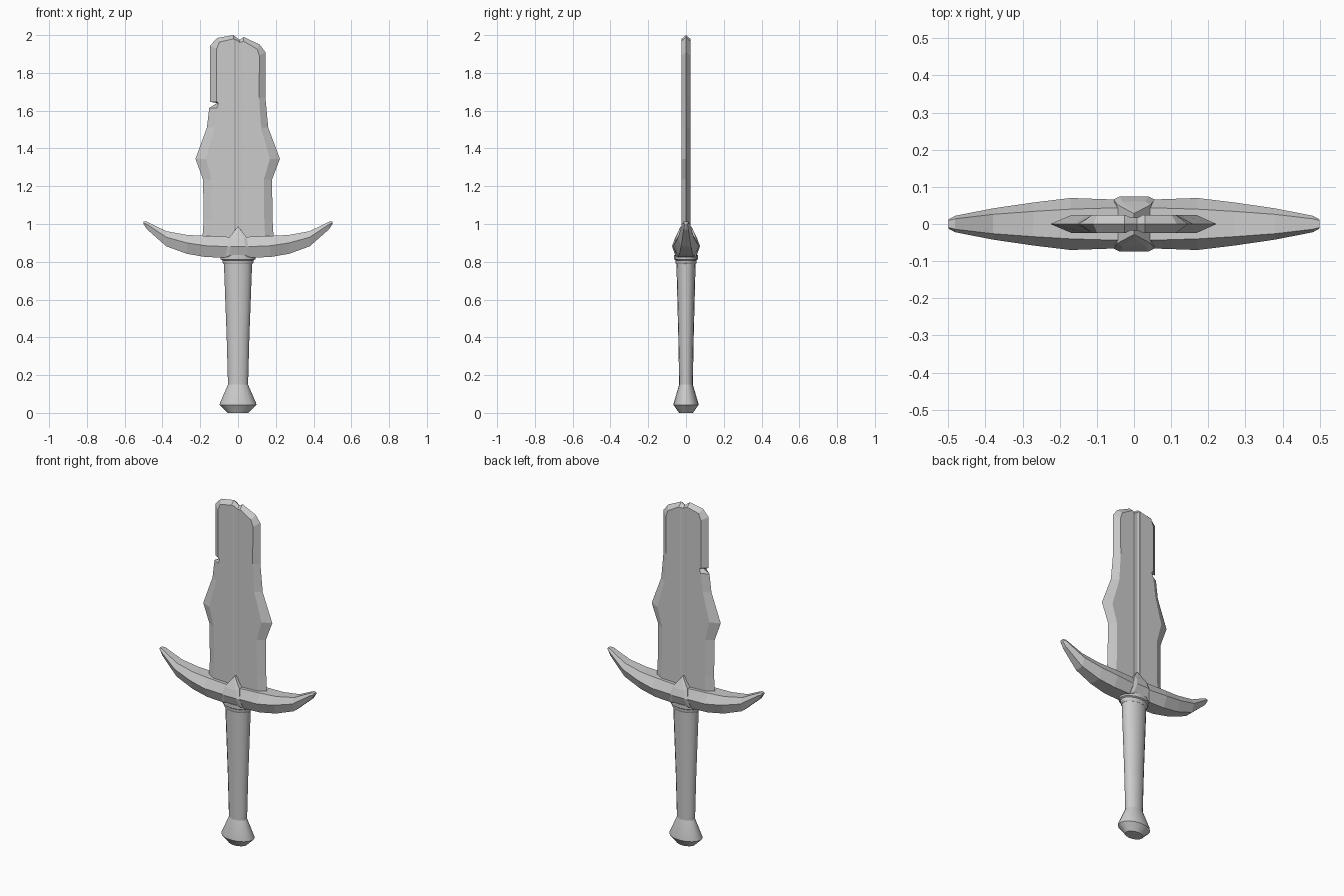
import bpy, bmesh
from math import sin, cos, tau

if "Cube" in bpy.data.objects:
    bpy.data.objects.remove(bpy.data.objects["Cube"])


def make(name, verts, faces, smooth=False):
    bm = bmesh.new()
    vs = [bm.verts.new(v) for v in verts]
    for f in faces:
        bm.faces.new([vs[i] for i in f])
    bmesh.ops.recalc_face_normals(bm, faces=bm.faces)
    me = bpy.data.meshes.new(name)
    bm.to_mesh(me)
    bm.free()
    ob = bpy.data.objects.new(name, me)
    bpy.context.collection.objects.link(ob)
    if smooth:
        bpy.ops.object.select_all(action='DESELECT')
        bpy.context.view_layer.objects.active = ob
        ob.select_set(True)
        bpy.ops.object.shade_smooth_by_angle(angle=0.6)
    return ob


def loft(name, rings, smooth=False):
    """Skin a list of equal-length rings and cap both ends."""
    n = len(rings[0])
    faces = [(r * n + i, r * n + (i + 1) % n, (r + 1) * n + (i + 1) % n, (r + 1) * n + i)
             for r in range(len(rings) - 1) for i in range(n)]
    last = (len(rings) - 1) * n
    faces += [tuple(range(n)), tuple(range(last, last + n))]
    return make(name, [v for r in rings for v in r], faces, smooth)


def oval_lathe(name, profile, sides=16):
    return loft(name, [[(r * cos(tau * i / sides), 0.68 * r * sin(tau * i / sides), z)
                        for i in range(sides)] for r, z in profile], True)


# Pommel, grip and collar: oval turned parts
oval_lathe("pommel", [(0.055, 0.0), (0.062, 0.008), (0.097, 0.042), (0.096, 0.052), (0.053, 0.15)])
oval_lathe("grip", [(0.053, 0.145), (0.06, 0.4), (0.075, 0.8)])
oval_lathe("collar", [(0.076, 0.787), (0.082, 0.795), (0.082, 0.808), (0.092, 0.813), (0.092, 0.835)])

# Guard: six-sided section swept along an upturned arc (x, top, mid, bottom, y mid, y top, y bottom)
half = [(0.0, 0.93, 0.878, 0.82, 0.064, 0.045, 0.045),
        (0.17, 0.937, 0.885, 0.825, 0.07, 0.04, 0.042),
        (0.27, 0.942, 0.900, 0.842, 0.058, 0.034, 0.034),
        (0.38, 0.962, 0.930, 0.882, 0.042, 0.026, 0.026),
        (0.482, 1.012, 0.998, 0.972, 0.022, 0.014, 0.012),
        (0.5, 1.012, 1.006, 1.0, 0.012, 0.009, 0.008)]
stations = [(-s[0],) + s[1:] for s in reversed(half[1:])] + half
loft("guard", [[(x, yt, t), (x, ym, m), (x, yb, b), (x, -yb, b), (x, -ym, m), (x, -yt, t)]
               for x, t, m, b, ym, yt, yb in stations])

# Pointed boss on each face of the guard, with a raised inner panel
rim = [(0.0, 0.028, 0.988), (0.045, 0.052, 0.93), (0.055, 0.066, 0.88), (0.068, 0.05, 0.825),
       (-0.068, 0.05, 0.825), (-0.055, 0.066, 0.88), (-0.045, 0.052, 0.93)]
panel = [(x * 0.7, y + 0.008, 0.89 + (z - 0.89) * 0.82) for x, y, z in rim]
for side, label in ((-1, "front"), (1, "back")):
    rings = [[(x, 0.0, z) for x, y, z in rim], rim, panel]
    verts = [(x, side * y, z) for ring in rings for x, y, z in ring]
    faces = [(r * 7 + i, r * 7 + (i + 1) % 7, r * 7 + 7 + (i + 1) % 7, r * 7 + 7 + i)
             for r in range(2) for i in range(7)]
    faces += [(14, 15, 20), (15, 16, 19, 20), (16, 17, 18, 19)]
    make("guard_boss_" + label, verts, faces)

# Blade: broken, notched outline at the edge (x, z, bevel scale, bevel drop)
edge = [(0.19, 0.9, 0.76, 0), (0.183, 1.02, 0.76, 0), (0.18, 1.235, 0.76, 0), (0.222, 1.345, 0.76, 0),
        (0.16, 1.51, 0.76, 0), (0.145, 1.67, 0.77, 0), (0.145, 1.91, 0.78, 0.02),
        (0.115, 1.95, 0.88, 0.024), (0.03, 1.99, 1.0, 0.022), (0.008, 1.975, 1.0, 0.018),
        (-0.025, 2.0, 1.0, 0.02), (-0.11, 1.985, 0.9, 0.022), (-0.147, 1.945, 0.77, 0.018),
        (-0.147, 1.647, 0.77, 0), (-0.11, 1.64, 0.93, 0), (-0.152, 1.615, 0.74, 0),
        (-0.165, 1.51, 0.76, 0), (-0.225, 1.345, 0.75, 0), (-0.185, 1.235, 0.76, 0),
        (-0.182, 1.02, 0.76, 0), (-0.19, 0.9, 0.76, 0)]
T = 0.024
loops = [[(x * k, -T, z - d) for x, z, k, d in edge],
         [(x, 0.0, z) for x, z, k, d in edge],
         [(x * k, T, z - d) for x, z, k, d in edge]]
blade = loft("blade", loops)

# Shallow central groove on both faces
for side in (-1, 1):
    ring = [(-0.02, side * 0.04), (0.022, side * 0.04), (0.022, side * 0.023),
            (0.012, side * 0.018), (-0.01, side * 0.018), (-0.02, side * 0.023)]
    cutter = loft("groove_cutter", [[(x, y, z) for x, y in ring] for z in (0.8, 2.1)])
    cutter.hide_render = True
    cutter.hide_viewport = True
    mod = blade.modifiers.new("groove", 'BOOLEAN')
    mod.operation = 'DIFFERENCE'
    mod.solver = 'EXACT'
    mod.object = cutter
